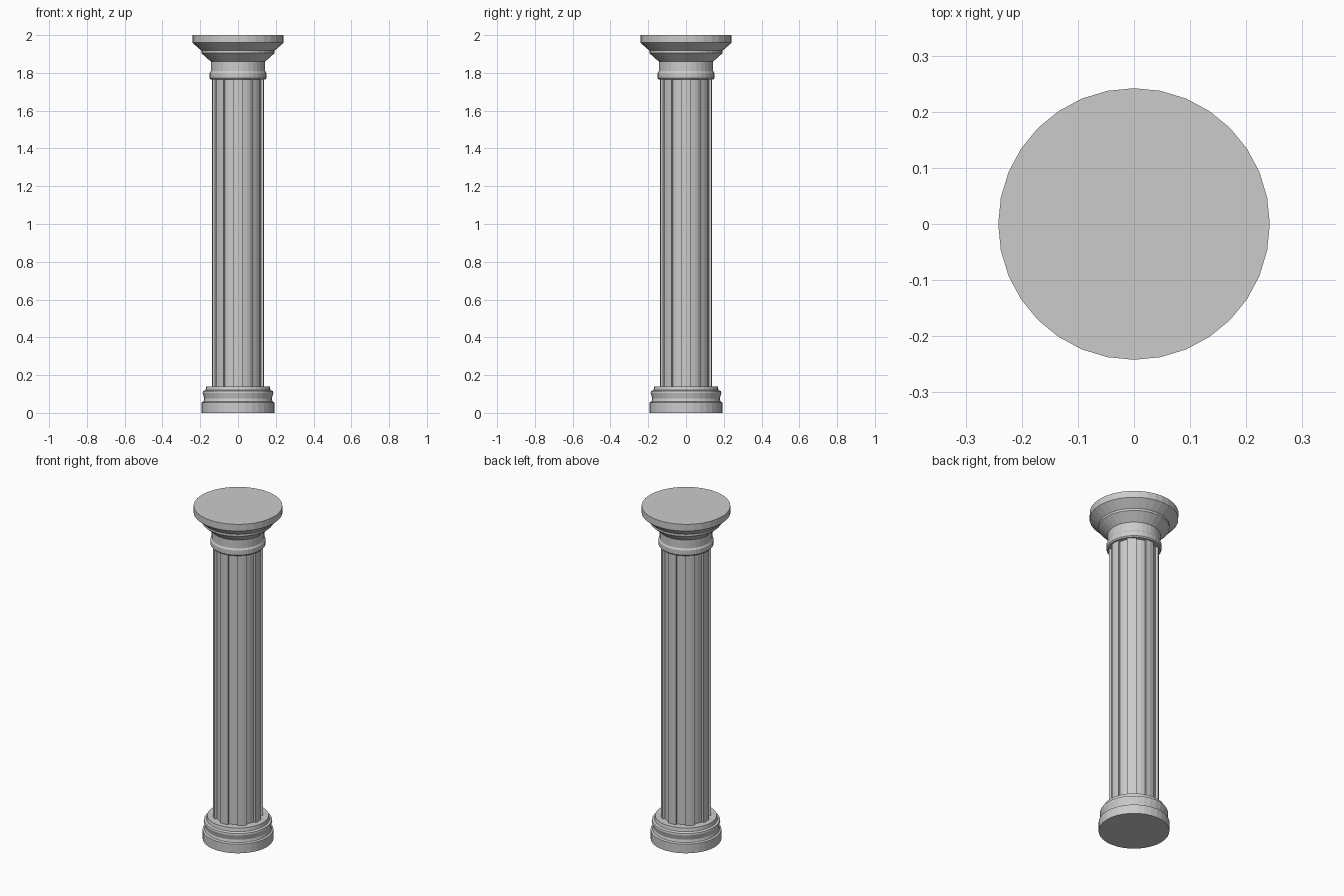
import bpy, bmesh, math

if "Cube" in bpy.data.objects:
    bpy.data.objects.remove(bpy.data.objects["Cube"])

SIDES = 32


def skin(name, rings):
    """Join stacked rings of points into a closed flat-shaded solid."""
    bm = bmesh.new()
    loops = [[bm.verts.new(p) for p in ring] for ring in rings]
    for low, high in zip(loops, loops[1:]):
        n = len(low)
        for i in range(n):
            j = (i + 1) % n
            bm.faces.new((low[i], low[j], high[j], high[i]))
    bm.faces.new(loops[0][::-1])
    bm.faces.new(loops[-1])
    bmesh.ops.recalc_face_normals(bm, faces=bm.faces)
    mesh = bpy.data.meshes.new(name)
    bm.to_mesh(mesh)
    bm.free()
    obj = bpy.data.objects.new(name, mesh)
    bpy.context.collection.objects.link(obj)
    return obj


def polar(r, step, z):
    a = 2 * math.pi * step / SIDES
    return (r * math.cos(a), r * math.sin(a), z)


def turned(name, profile):
    return skin(name, [[polar(r, i, z) for i in range(SIDES)] for r, z in profile])


# Stepped round base
turned("base", [(0.193, 0), (0.193, 0.055), (0.183, 0.06), (0.179, 0.075),
                (0.187, 0.105), (0.185, 0.115), (0.172, 0.12), (0.168, 0.14)])

# Fluted shaft: eight ribs and eight recessed flutes
OUTER, INNER = 0.137, 0.123


def flute_section(z):
    pts = []
    for k in range(8):
        c = 4 * k
        pts += [polar(OUTER, c + s, z) for s in (-1, 0, 1)]
        pts += [polar(INNER, c + s, z) for s in (1, 2, 3)]
    return pts


skin("fluted_shaft", [flute_section(0.13), flute_section(1.78)])

# Capital: collar, neck, lower flare, upper flare and top slab
turned("capital", [(0.144, 1.765), (0.15, 1.772), (0.15, 1.80), (0.144, 1.81),
                   (0.144, 1.86), (0.194, 1.905), (0.194, 1.918),
                   (0.242, 1.96), (0.242, 2.0)])
